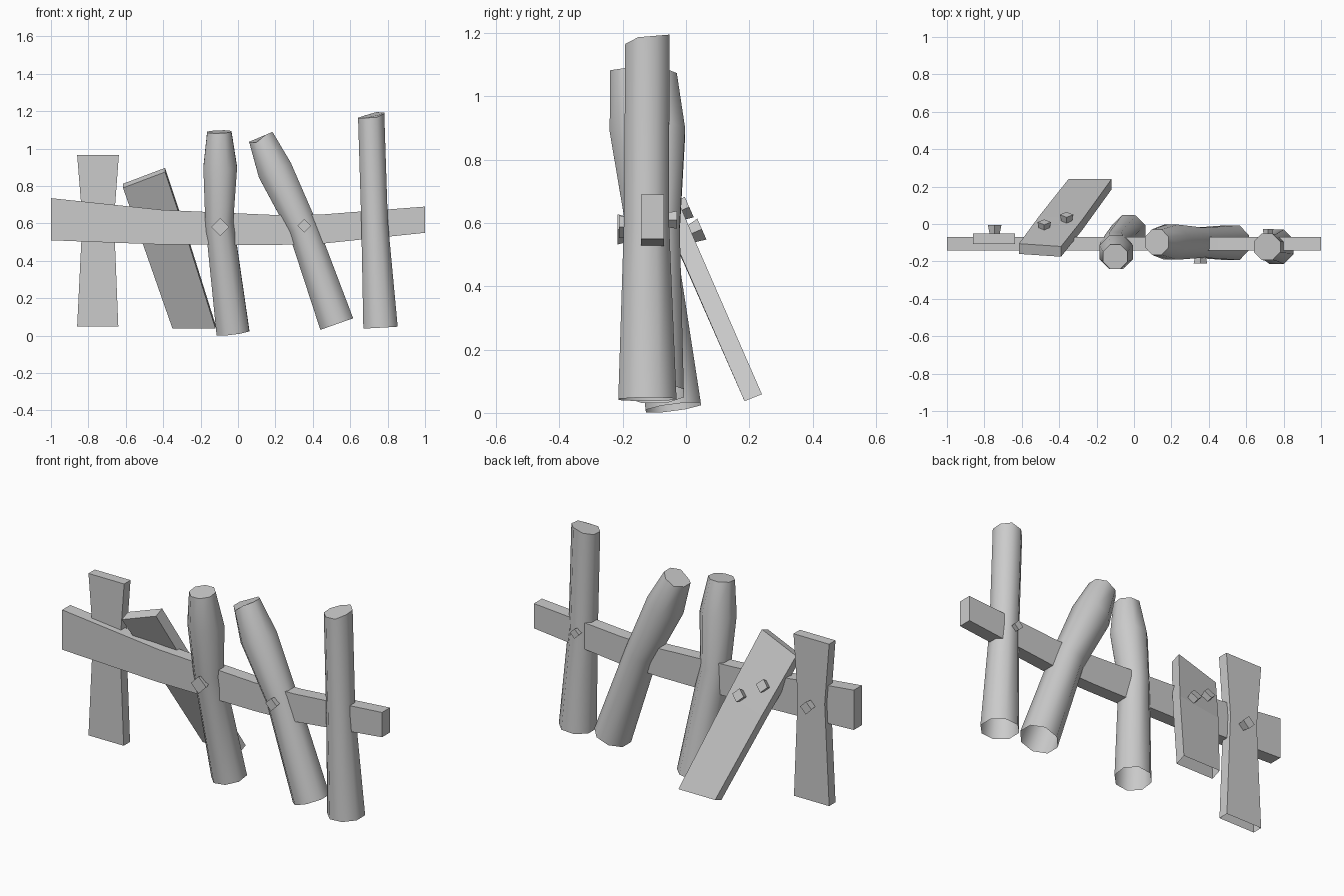
import bpy, bmesh, math
from mathutils import Vector

if "Cube" in bpy.data.objects:
    bpy.data.objects.remove(bpy.data.objects["Cube"], do_unlink=True)

grey = bpy.data.materials.new("plain_grey")
grey.use_nodes = True
colour = (0.6, 0.6, 0.6, 1)
grey.diffuse_color = colour
grey.node_tree.nodes["Principled BSDF"].inputs["Base Color"].default_value = colour


def loft(name, rings, cap_start=False, smooth=False):
    """Bridge rings of points; the last ring is always capped."""
    bm = bmesh.new()
    loops = [[bm.verts.new(p) for p in ring] for ring in rings]
    n = len(loops[0])
    for low, high in zip(loops, loops[1:]):
        for i in range(n):
            j = (i + 1) % n
            bm.faces.new((low[i], low[j], high[j], high[i]))
    bm.faces.new(loops[-1])
    if cap_start:
        bm.faces.new(loops[0][::-1])
    bm.normal_update()
    mesh = bpy.data.meshes.new(name)
    bm.to_mesh(mesh)
    bm.free()
    mesh.materials.append(grey)
    obj = bpy.data.objects.new(name, mesh)
    bpy.context.collection.objects.link(obj)
    if smooth:
        bpy.ops.object.select_all(action="DESELECT")
        obj.select_set(True)
        bpy.context.view_layer.objects.active = obj
        bpy.ops.object.shade_smooth_by_angle(angle=math.radians(50))
    return obj


def post(name, path, lifts=None):
    """Eight-sided log through (centre, half width) stations, open below."""
    centres = [Vector(c) for c, _ in path]
    rings = []
    for i, (_, half) in enumerate(path):
        axis = (centres[min(i + 1, len(path) - 1)] - centres[max(i - 1, 0)]).normalized()
        side = Vector((1, 0, 0))
        side = (side - axis * side.dot(axis)).normalized()
        back = axis.cross(side)
        r = half / math.cos(math.pi / 8)
        angles = [math.pi * (2 * k + 1) / 8 for k in range(8)]
        rings.append([centres[i] + r * (math.cos(a) * side + math.sin(a) * back)
                      for a in angles])
    # Roughly cut top
    for p, lift in zip(rings[-1], lifts or [0] * 8):
        p.z += lift
    return loft(name, rings, smooth=True)


def nail(name, place, direction, size):
    """Square peg head standing on its corner, flaring outwards."""
    out = Vector(direction).normalized()
    side = Vector((1, 0, 0))
    up = side.cross(out)
    rings = []
    for depth, r in ((-0.025, size * 0.75), (0.022, size)):
        c = Vector(place) + out * depth
        rings.append([c + side * r, c + up * -r, c - side * r, c + up * r][::-1])
    return loft(name, rings, cap_start=True)


# Sagging cross rail: x, bottom, top
y0, y1 = -0.142, -0.07
loft("rail", [[(x, y0, a), (x, y1, a), (x, y1, b), (x, y0, b)] for x, a, b in (
    (-1, 0.51, 0.735), (-0.4, 0.487, 0.672), (0.2, 0.485, 0.645),
    (0.45, 0.492, 0.648), (1, 0.55, 0.69))], cap_start=True)

# Upright plank with a narrow waist
y0, y1 = -0.107, -0.05
loft("upright_plank", [[(a, y0, z), (b, y0, z), (b, y1, z), (a, y1, z)] for z, a, b in (
    (0.05, -0.86, -0.64), (0.62, -0.832, -0.663), (0.965, -0.86, -0.637))])

# Leaning plank
thick = Vector((0, 0.055, 0.022))
edges = [((-0.35, 0.185, 0.037), (-0.12, 0.185, 0.037)),
         ((-0.505, -0.01, 0.48), (-0.275, -0.03, 0.53)),
         ((-0.615, -0.16, 0.79), (-0.39, -0.175, 0.875))]
loft("leaning_plank", [[Vector(a), Vector(b), Vector(b) + thick, Vector(a) + thick]
                       for a, b in edges])

# Log posts
post("middle_post", [((-0.027, -0.04, 0.017), 0.088), ((-0.1, -0.118, 0.61), 0.075),
                     ((-0.095, -0.152, 0.9), 0.09), ((-0.1, -0.175, 1.09), 0.065)])
post("slanted_post", [((0.528, -0.1, 0.062), 0.093), ((0.345, -0.1, 0.58), 0.08),
                      ((0.197, -0.097, 0.885), 0.094), ((0.122, -0.097, 1.063), 0.068)],
     (0, 0, -0.01, 0, 0, -0.02, 0, 0))
post("left_end_post", [((0.762, -0.122, 0.043), 0.092), ((0.73, -0.125, 0.61), 0.071),
                       ((0.712, -0.122, 1.18), 0.07)],
     (0.01, 0.015, 0, -0.012, -0.015, -0.015, -0.015, 0.005))

# Nails
front, rear, slope = (0, -1, 0), (0, 1, 0), (0, 0.91, 0.4)
nail("middle_post_nail", (-0.095, -0.195, 0.58), front, 0.048)
nail("slanted_post_nail", (0.355, -0.19, 0.588), front, 0.036)
nail("end_post_nail", (0.717, -0.05, 0.61), rear, 0.028)
nail("upright_plank_nail", (-0.745, -0.028, 0.59), rear, 0.036)
nail("leaning_plank_nail_a", (-0.48, -0.01, 0.642), slope, 0.036)
nail("leaning_plank_nail_b", (-0.36, 0.03, 0.572), slope, 0.036)
